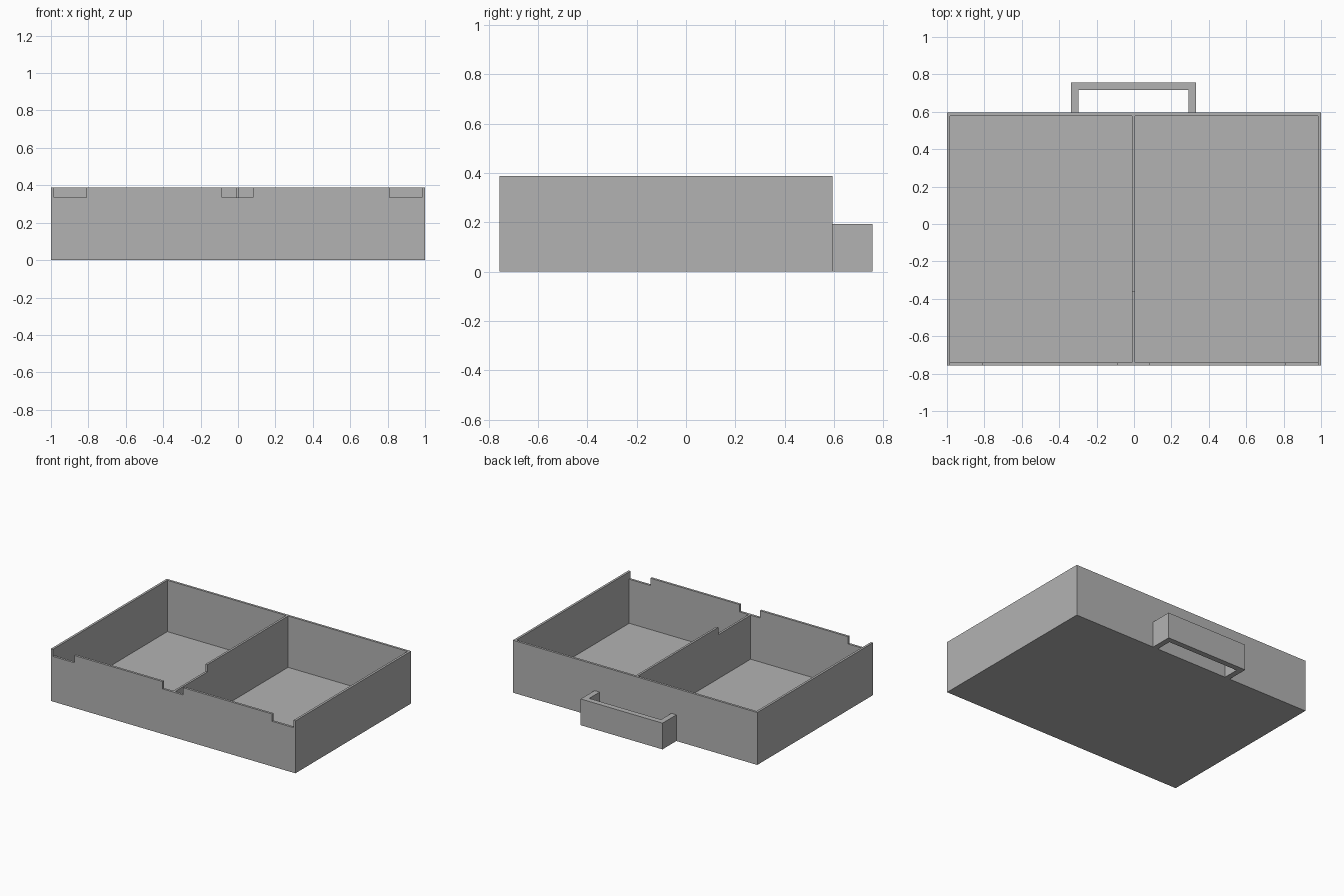
import bpy
import bmesh
from mathutils import Vector

cube = bpy.data.objects.get("Cube")
if cube:
    bpy.data.objects.remove(cube, do_unlink=True)

# Single plain grey
grey = bpy.data.materials.new("plain grey")
grey.use_nodes = True
colour = (0.45, 0.45, 0.45, 1)
grey.diffuse_color = colour
grey.node_tree.nodes["Principled BSDF"].inputs["Base Color"].default_value = colour


def box(name, low, high):
    """Axis-aligned box between two opposite corners."""
    low, high = Vector(low), Vector(high)
    mesh = bpy.data.meshes.new(name)
    bm = bmesh.new()
    bmesh.ops.create_cube(bm, size=1)
    for v in bm.verts:
        v.co = (low + high) / 2 + v.co * (high - low)
    bm.to_mesh(mesh)
    bm.free()
    mesh.materials.append(grey)
    obj = bpy.data.objects.new(name, mesh)
    bpy.context.scene.collection.objects.link(obj)
    return obj


def carve(obj, cutters):
    """Subtract every cutter, bake the result and discard the cutters."""
    for cutter in cutters:
        cutter.hide_render = True
        mod = obj.modifiers.new("cut", 'BOOLEAN')
        mod.operation = 'DIFFERENCE'
        mod.solver = 'EXACT'
        mod.object = cutter
    graph = bpy.context.evaluated_depsgraph_get()
    mesh = bpy.data.meshes.new_from_object(obj.evaluated_get(graph))
    obj.modifiers.clear()
    obj.data = mesh
    for cutter in cutters:
        bpy.data.objects.remove(cutter, do_unlink=True)


front, back, height = -0.757, 0.595, 0.388
wall, floor, rim = 0.017, 0.008, 0.334
mid, half = -0.003, 0.008
over = height + 0.1

tray = box("tray", (-1, front, 0), (1, back, height))
cutters = []

# Two open compartments either side of the divider
for x0, x1 in ((-1 + wall, mid - half), (mid + half, 1 - wall)):
    cutters.append(box("compartment_cutter", (x0, front + wall, floor), (x1, back - wall, over)))

# Three notches in the front wall
for x0, x1 in ((-1 + wall, -0.81), (mid - 0.083, mid + 0.083), (0.81, 1 - wall)):
    cutters.append(box("notch_cutter", (x0, front - 0.1, rim), (x1, front + wall + 0.002, over)))

# Lowered front part of the divider
cutters.append(box("divider_cutter", (mid - 0.03, front - 0.1, rim), (mid + 0.03, -0.363, over)))
carve(tray, cutters)

# Squared loop handle on the back
grip, thick = 0.335, 0.041
handle = box("back_handle", (mid - grip, back, 0), (mid + grip, 0.757, 0.194))
carve(handle, [box("handle_cutter", (mid - grip + thick, back - 0.1, -0.1),
                   (mid + grip - thick, 0.757 - thick, 0.3))])
